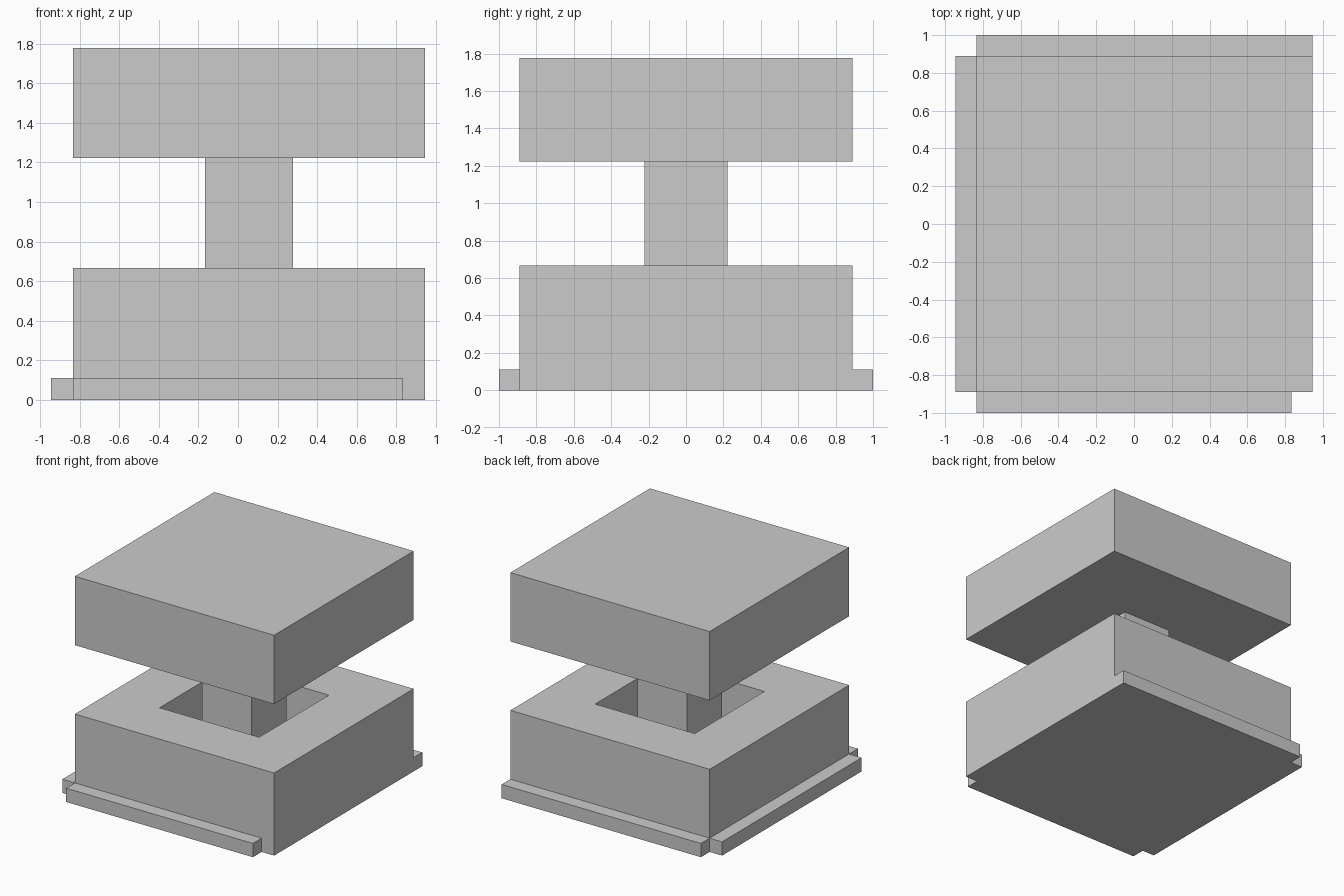
import bpy, bmesh
from mathutils import Vector

if "Cube" in bpy.data.objects:
    bpy.data.objects.remove(bpy.data.objects["Cube"])

U = 1 / 9  # the model sits on a grid of ninths


def finish(name, bm):
    bmesh.ops.recalc_face_normals(bm, faces=bm.faces)
    mesh = bpy.data.meshes.new(name)
    bm.to_mesh(mesh)
    bm.free()
    obj = bpy.data.objects.new(name, mesh)
    bpy.context.collection.objects.link(obj)
    return obj


def box_bm(lo, hi):
    """Box between two corners given in grid units."""
    bm = bmesh.new()
    bmesh.ops.create_cube(bm, size=1)
    lo, hi = Vector(lo) * U, Vector(hi) * U
    for v in bm.verts:
        v.co = (lo + hi) / 2 + v.co * (hi - lo)
    return bm


def box(name, lo, hi):
    return finish(name, box_bm(lo, hi))


# Base block with a square pit sunk into its top
bm = box_bm((-7.5, -8, 0), (8.5, 8, 6))
top = max(bm.faces, key=lambda f: f.calc_center_median().z)
bmesh.ops.inset_region(bm, faces=[top], thickness=4 * U, use_even_offset=True)
pit = bmesh.ops.extrude_discrete_faces(bm, faces=[top])["faces"][0]
bmesh.ops.translate(bm, verts=pit.verts, vec=(0, 0, -5 * U))
finish("base", bm)

# Post rising from the pit floor, and the slab it carries
box("post", (-1.5, -2, 1), (2.5, 2, 11))
box("top_slab", (-7.5, -8, 11), (8.5, 8, 16))

# Low skirting strips on three sides
box("left_strip", (-8.5, -8, 0), (-7.5, 8, 1))
box("front_strip", (-7.5, -9, 0), (7.5, -8, 1))
box("back_strip", (-7.5, 8, 0), (8.5, 9, 1))
